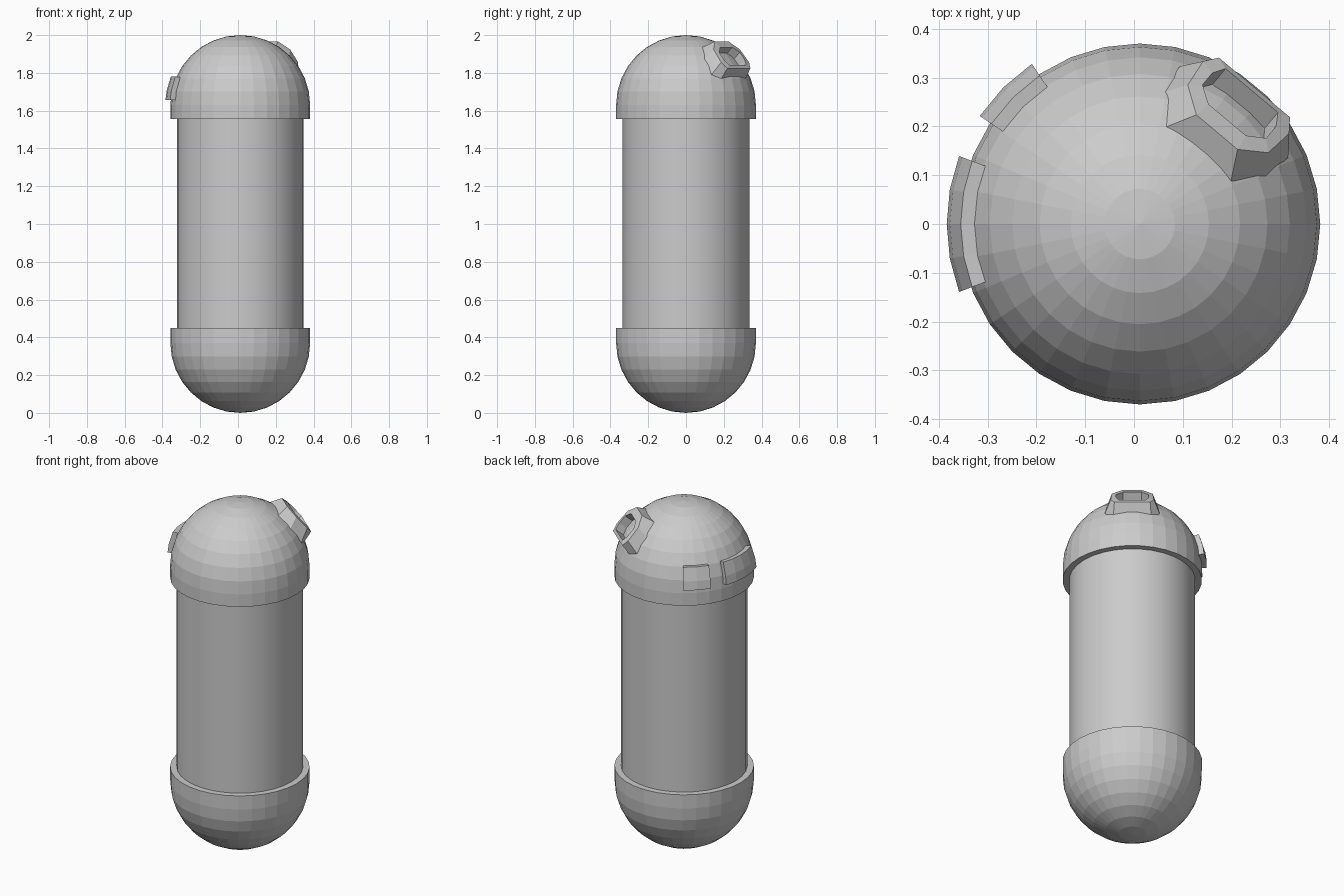
import bpy, bmesh
from math import sin, cos, pi, radians
from mathutils import Vector

if "Cube" in bpy.data.objects:
    bpy.data.objects.remove(bpy.data.objects["Cube"])

CX, R, SEG = 0.012, 0.37, 32      # axis position, dome radius, sides
Z_TOP = 1.63                      # centre of the upper dome


def finish(name, bm):
    bmesh.ops.recalc_face_normals(bm, faces=bm.faces)
    me = bpy.data.meshes.new(name)
    bm.to_mesh(me)
    bm.free()
    ob = bpy.data.objects.new(name, me)
    bpy.context.collection.objects.link(ob)
    return ob


def bridge(bm, a, b):
    n = len(a)
    for i in range(n):
        bm.faces.new((a[i], a[(i + 1) % n], b[(i + 1) % n], b[i]))


def dome_cap(name, centre_z, rim_z, sign):
    """Faceted hemisphere with a short straight rim."""
    bm = bmesh.new()
    profile = [(R, rim_z)] + [(R * cos(i * pi / 16), centre_z + sign * R * sin(i * pi / 16)) for i in range(8)]
    loops = [[bm.verts.new((CX + r * cos(2 * pi * k / SEG), r * sin(2 * pi * k / SEG), z))
              for k in range(SEG)] for r, z in profile]
    for a, b in zip(loops, loops[1:]):
        bridge(bm, a, b)
    pole = bm.verts.new((CX, 0, centre_z + sign * R))
    for k in range(SEG):
        bm.faces.new((loops[-1][k], loops[-1][(k + 1) % SEG], pole))
    bm.faces.new(loops[0])
    return finish(name, bm)


def curved_panel(name, start, end, steps):
    """Raised plate that follows the dome between two headings."""
    bm = bmesh.new()
    section = [(0.345, 4), (0.397, 4), (0.397, 11.25), (0.397, 22.3), (0.345, 24.5)]
    loops = []
    for i in range(steps + 1):
        a = radians(start + (end - start) * i / steps)
        loops.append([bm.verts.new((CX + r * cos(radians(e)) * cos(a), r * cos(radians(e)) * sin(a),
                                    Z_TOP + r * sin(radians(e)))) for r, e in section])
    for a, b in zip(loops, loops[1:]):
        bridge(bm, a, b)
    bm.faces.new(loops[0])
    bm.faces.new(loops[-1])
    return finish(name, bm)


def lens_housing(name, heading, elevation):
    """Tapered frame with a recessed opening, set on the dome."""
    h, e = radians(heading), radians(elevation)
    n = Vector((cos(h) * cos(e), sin(h) * cos(e), sin(e)))
    t = Vector((sin(h), -cos(h), 0))
    v = Vector((-cos(h) * sin(e), -sin(h) * sin(e), cos(e)))
    base = [(.089, .115), (.137, .03), (.145, -.068), (.1, -.105)]
    face = [(.055, .10), (.108, .045), (.115, -.045), (.095, -.086)]
    hole = [(.05, .055), (.085, .02), (.085, -.03), (.07, -.067)]
    bm = bmesh.new()
    loops = []
    for half, height in ((base, .28), (base, .335), (face, .405), (hole, .41), (hole, .355)):
        ring = half + [(-x, y) for x, y in reversed(half)]
        loops.append([bm.verts.new(Vector((CX, 0, Z_TOP)) + n * height + t * x + v * y) for x, y in ring])
    for a, b in zip(loops, loops[1:]):
        bridge(bm, a, b)
    bm.faces.new(loops[0])
    bm.faces.new(loops[-1])
    return finish(name, bm)


# Smooth central tube
bpy.ops.mesh.primitive_cylinder_add(vertices=SEG, radius=0.335, depth=1.16, location=(CX, 0, 1.005))
bpy.context.object.name = "body_tube"
bpy.ops.object.shade_smooth_by_angle()

# Domed ends
dome_cap("top_dome", Z_TOP, 1.557, 1)
dome_cap("bottom_dome", 0.37, 0.45, -1)

# Details on the upper dome
curved_panel("side_panel", 159.4, 200.6, 4)
curved_panel("small_side_panel", 124, 146, 2)
lens_housing("lens_housing", 50, 40)
